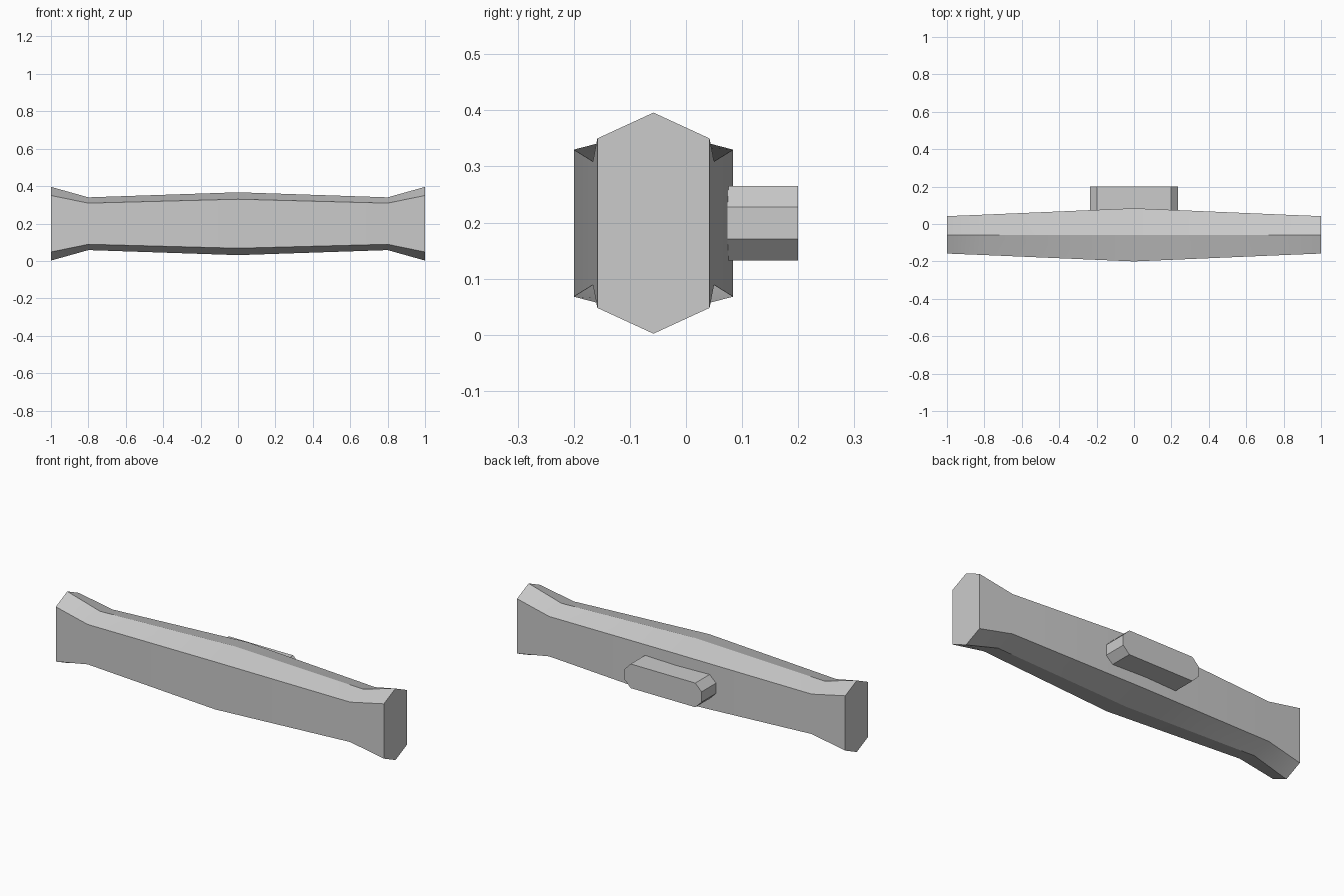
import bpy, bmesh

if "Cube" in bpy.data.objects:
    bpy.data.objects.remove(bpy.data.objects["Cube"])

grey = bpy.data.materials.new("light grey")
grey.diffuse_color = (0.6, 0.6, 0.6, 1)
grey.use_nodes = True
grey.node_tree.nodes["Principled BSDF"].inputs["Base Color"].default_value = grey.diffuse_color

CY, CZ = -0.058, 0.199  # centre line of the bar


def loft(name, rings):
    """Skin a list of equal-length rings and cap both ends."""
    bm = bmesh.new()
    loops = [[bm.verts.new(p) for p in ring] for ring in rings]
    for a, b in zip(loops, loops[1:]):
        for i in range(len(a)):
            j = (i + 1) % len(a)
            bm.faces.new((a[i], a[j], b[j], b[i]))
    bm.faces.new(loops[0])
    bm.faces.new(loops[-1])
    bmesh.ops.recalc_face_normals(bm, faces=bm.faces)
    mesh = bpy.data.meshes.new(name)
    bm.to_mesh(mesh)
    bm.free()
    mesh.materials.append(grey)
    obj = bpy.data.objects.new(name, mesh)
    bpy.context.collection.objects.link(obj)
    bpy.ops.object.select_all(action='DESELECT')
    obj.select_set(True)
    bpy.context.view_layer.objects.active = obj
    bpy.ops.object.shade_smooth_by_angle()
    return obj


def hexagon(x, half_depth, side, peak):
    """Six-sided bar section with upright sides and a ridge above and below."""
    return [(x, CY + y, CZ + z) for y, z in (
        (-half_depth, -side), (0, -peak), (half_depth, -side),
        (half_depth, side), (0, peak), (-half_depth, side))]


# Handle bar: thick middle, narrow necks, flared ends
half = [(0.8, 0.108, 0.11, 0.141), (1.0, 0.1, 0.151, 0.197)]
stations = [(-x, *s) for x, *s in reversed(half)] + [(0, 0.142, 0.131, 0.168)] + half
loft("handle_bar", [hexagon(*s) for s in stations])

# Mounting block: long octagon standing out of the back
W, H, C = 0.235, 0.0665, 0.038
outline = [(-W, -H + C), (-W + C, -H), (W - C, -H), (W, -H + C),
           (W, H - C), (W - C, H), (-W + C, H), (-W, H - C)]
loft("mounting_block", [[(x, y, CZ + z) for x, z in outline] for y in (0.03, 0.2)])
